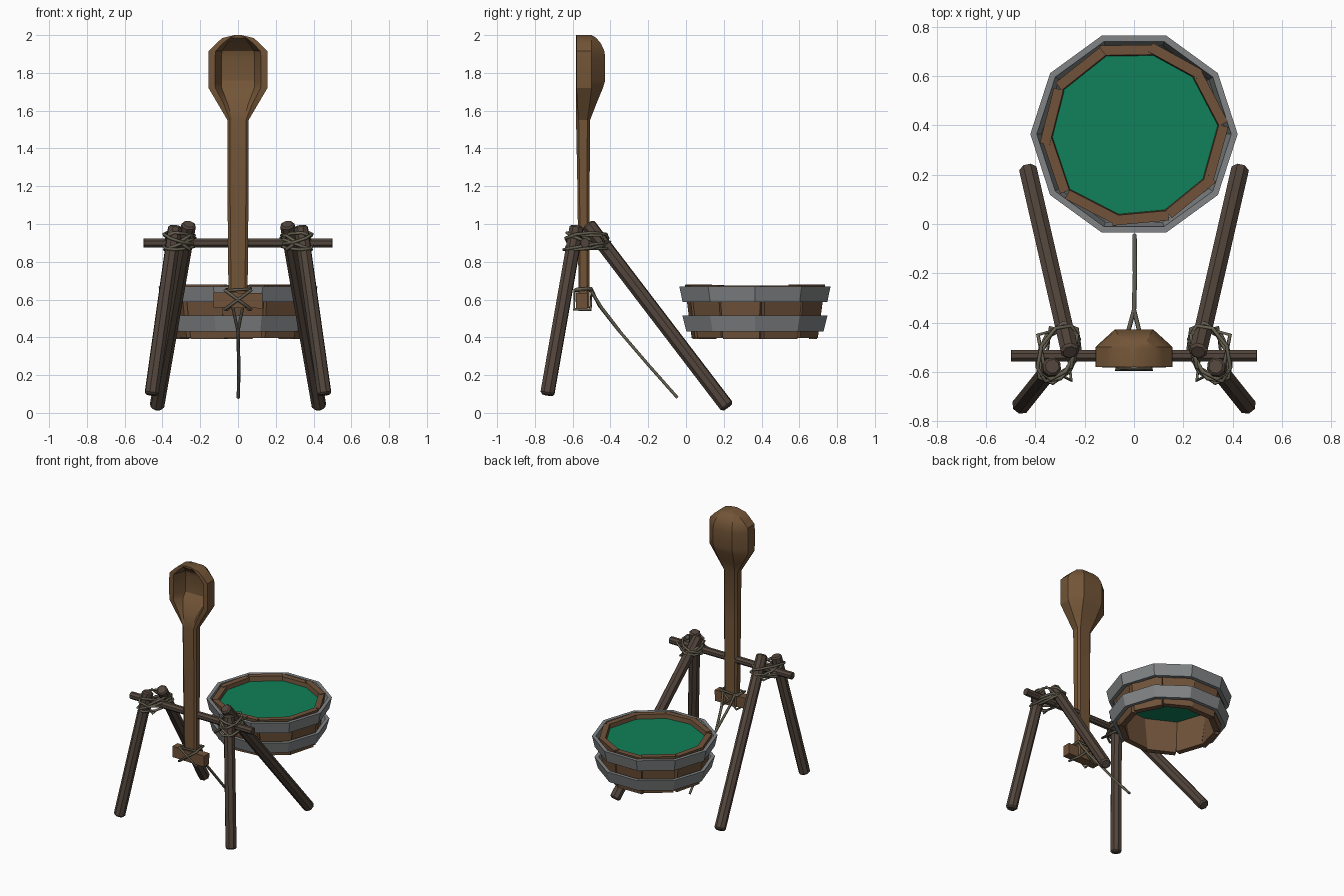
import bpy, bmesh, math, random
from mathutils import Vector, Matrix

if "Cube" in bpy.data.objects:
    bpy.data.objects.remove(bpy.data.objects["Cube"])

random.seed(4)


def material(name, rgb):
    m = bpy.data.materials.new(name)
    m.diffuse_color = (*rgb, 1)
    m.use_nodes = True
    m.node_tree.nodes["Principled BSDF"].inputs["Base Color"].default_value = m.diffuse_color
    return m


BARK = material("dark_wood", (0.085, 0.06, 0.045))
WOOD = material("carved_wood", (0.17, 0.09, 0.038))
STAVE = material("stave_wood", (0.16, 0.085, 0.042))
ROPE = material("rope", (0.13, 0.115, 0.08))
GREEN = material("green_liquid", (0.005, 0.22, 0.10))
IRON = material("iron", (0.22, 0.23, 0.235))


def finish(name, bm, mat):
    bmesh.ops.recalc_face_normals(bm, faces=bm.faces)
    me = bpy.data.meshes.new(name)
    bm.to_mesh(me)
    bm.free()
    me.materials.append(mat)
    ob = bpy.data.objects.new(name, me)
    bpy.context.collection.objects.link(ob)
    return ob


def loft(bm, rings, cap=True, closed=False):
    rows = [[bm.verts.new(p) for p in r] for r in rings]
    n = len(rows[0])
    pairs = list(zip(rows, rows[1:])) + ([(rows[-1], rows[0])] if closed else [])
    for a, b in pairs:
        for i in range(n):
            j = (i + 1) % n
            bm.faces.new((a[i], a[j], b[j], b[i]))
    if cap and not closed:
        bm.faces.new(rows[0])
        bm.faces.new(rows[-1])


def pole(name, a, b, r, chamfer=0.01, sides=8):
    a, b = Vector(a), Vector(b)
    length = (b - a).length
    rot = (b - a).to_track_quat('Z', 'Y')
    prof = [(0, r - chamfer), (chamfer, r), (length - chamfer, r), (length, r - chamfer)]
    bm = bmesh.new()
    loft(bm, [[a + rot @ Vector((q * math.cos(t), q * math.sin(t), z))
               for t in [(i + 0.5) * math.tau / sides for i in range(sides)]]
              for z, q in prof])
    return finish(name, bm, BARK)


def rope(name, paths, r=0.009):
    cu = bpy.data.curves.new(name, 'CURVE')
    cu.dimensions = '3D'
    cu.bevel_depth = r
    cu.bevel_resolution = 1
    cu.use_fill_caps = True
    for pts, cyclic in paths:
        sp = cu.splines.new('POLY')
        sp.points.add(len(pts) - 1)
        for p, co in zip(sp.points, pts):
            p.co = (*co, 1)
        sp.use_cyclic_u = cyclic
    cu.materials.append(ROPE)
    ob = bpy.data.objects.new(name, cu)
    bpy.context.collection.objects.link(ob)


# Frame: crossbar, two pairs of legs and their lashings
pole("crossbar", (-0.5, -0.535, 0.9), (0.5, -0.535, 0.9), 0.026, 0.002)
for s, side in ((-1, "left"), (1, "right")):
    pole(side + "_front_leg", (s * 0.458, -0.735, 0.095), (s * 0.332, -0.578, 0.99), 0.039)
    pole(side + "_back_leg", (s * 0.43, 0.22, 0.03), (s * 0.26, -0.52, 1.0), 0.039)
    loops = []
    for z0, tilt, phase, grow in ((0.925, 0.03, 0, 1), (0.895, 0.03, 2.4, 0.96),
                                  (0.915, 0.04, 4.2, 0.9), (0.885, 0.02, 1.2, 1.05)):
        pts = []
        for i in range(8):
            t = i * math.tau / 8 + phase
            u, v = 0.125 * grow * math.cos(t), 0.075 * grow * math.sin(t)
            x, y = -0.308 + 0.42 * u - 0.9 * v, -0.525 + 0.9 * u + 0.42 * v
            pts.append((-s * x, y, z0 + tilt * math.sin(t + phase)))
        loops.append((pts, True))
    # diagonal turns over the bar
    for d in (-1, 1):
        loops.append(([(s * (0.31 + d * 0.055), -0.635, 0.865), (s * (0.31 - d * 0.055), -0.58, 0.94),
                       (s * (0.31 - d * 0.08), -0.45, 0.94), (s * (0.31 + d * 0.03), -0.42, 0.87)], True))
    rope(side + "_lashing", loops, 0.0085)

# Spoon arm: z, half width, front edge y, side y, back half width, back y, rim half width, hollow y
stations = [
    (0.555, 0.050, -0.560, -0.525, 0.038, -0.512, 0.036, -0.568),
    (1.200, 0.056, -0.563, -0.525, 0.042, -0.510, 0.042, -0.575),
    (1.550, 0.056, -0.568, -0.522, 0.042, -0.508, 0.042, -0.580),
    (1.635, 0.106, -0.575, -0.510, 0.060, -0.475, 0.075, -0.565),
    (1.720, 0.156, -0.580, -0.500, 0.075, -0.440, 0.120, -0.520),
    (1.760, 0.157, -0.580, -0.500, 0.078, -0.428, 0.122, -0.490),
    (1.880, 0.157, -0.580, -0.500, 0.078, -0.428, 0.122, -0.485),
    (1.915, 0.155, -0.580, -0.500, 0.075, -0.432, 0.118, -0.495),
    (1.955, 0.117, -0.580, -0.500, 0.065, -0.450, 0.082, -0.540),
    (1.985, 0.082, -0.580, -0.500, 0.050, -0.475, 0.045, -0.580),
    (2.000, 0.018, -0.580, -0.505, 0.010, -0.500, 0.010, -0.580),
]
bm = bmesh.new()
rings = []
for z, w, fe, sy, bw, by, rw, hy in stations:
    front = -0.582 if z > 1.5 else hy
    half = [(bw, by), (w, sy), (w, fe), (rw, front), (rw * 0.72, hy)]
    rings.append([(x, y, z) for x, y in half] + [(-x, y, z) for x, y in reversed(half)])
loft(bm, rings)
spoon = finish("spoon_arm", bm, WOOD)
bpy.context.view_layer.objects.active = spoon
spoon.select_set(True)
bpy.ops.object.shade_smooth_by_angle(angle=math.radians(28))

# Cross block at the foot of the arm
bm = bmesh.new()
bmesh.ops.create_cube(bm, size=1, matrix=Matrix.Translation((0, -0.552, 0.596))
                      @ Matrix.Rotation(0.02, 4, 'Y') @ Matrix.Diagonal((0.26, 0.06, 0.08, 1)))
finish("cross_block", bm, STAVE)

# Block lashing and the trailing pull rope
wraps = []
for d in (-1, 1):
    wraps.append(([(d * 0.07, -0.59, 0.65), (-d * 0.07, -0.592, 0.548),
                   (-d * 0.06, -0.505, 0.545), (d * 0.06, -0.5, 0.655)], True))
wraps.append(([(-0.068, -0.585, 0.648), (0.068, -0.585, 0.655),
               (0.068, -0.5, 0.66), (-0.068, -0.5, 0.65)], True))
rope("block_lashing", wraps, 0.008)
knot = (0, -0.35, 0.43)
rope("pull_rope", [([(-0.05, -0.505, 0.66), (-0.03, -0.46, 0.57), knot], False),
                   ([(0.05, -0.505, 0.65), (0.025, -0.45, 0.56), knot], False),
                   ([knot, (0.004, -0.2, 0.255), (0.002, -0.045, 0.08)], False)])

# Tub staves, each slightly askew
CY = 0.365
for i in range(10):
    ang = math.radians(95 + 36 * i + random.uniform(-2, 2))
    skew = math.radians(random.uniform(-4, 4))
    top, bot = 0.675 + random.uniform(-0.006, 0.006), 0.393 + random.uniform(-0.004, 0.006)
    M = (Matrix.Translation((0, CY, 0)) @ Matrix.Rotation(ang, 4, 'Z')
         @ Matrix.Translation((0.33, 0, 0)) @ Matrix.Rotation(skew, 4, 'Z'))
    bm = bmesh.new()
    loft(bm, [[M @ Vector((o + dx, dy * w, z)) for dx, dy in ((0, -1), (0.04, -1), (0.04, 1), (0, 1))]
              for z, o, w in ((bot, -0.043, 0.1), (top, -0.008, 0.115))])
    finish(f"tub_stave_{i + 1}", bm, STAVE)


def decagon(r, z, off=0.0):
    return [(r * math.cos(off + i * math.tau / 10), CY + r * math.sin(off + i * math.tau / 10), z)
            for i in range(10)]


# Flared iron hoops
for name, prof in (("upper_hoop", ((0.403, 0.588), (0.421, 0.67), (0.395, 0.67), (0.376, 0.588))),
                   ("lower_hoop", ((0.382, 0.432), (0.404, 0.515), (0.378, 0.515), (0.356, 0.432)))):
    bm = bmesh.new()
    loft(bm, [decagon(r, z) for r, z in prof], closed=True)
    finish(name, bm, IRON)

# Liquid surface
bm = bmesh.new()
bm.faces.new([bm.verts.new(p) for p in decagon(0.35, 0.645, math.radians(95 + 18))])
finish("liquid", bm, GREEN)
